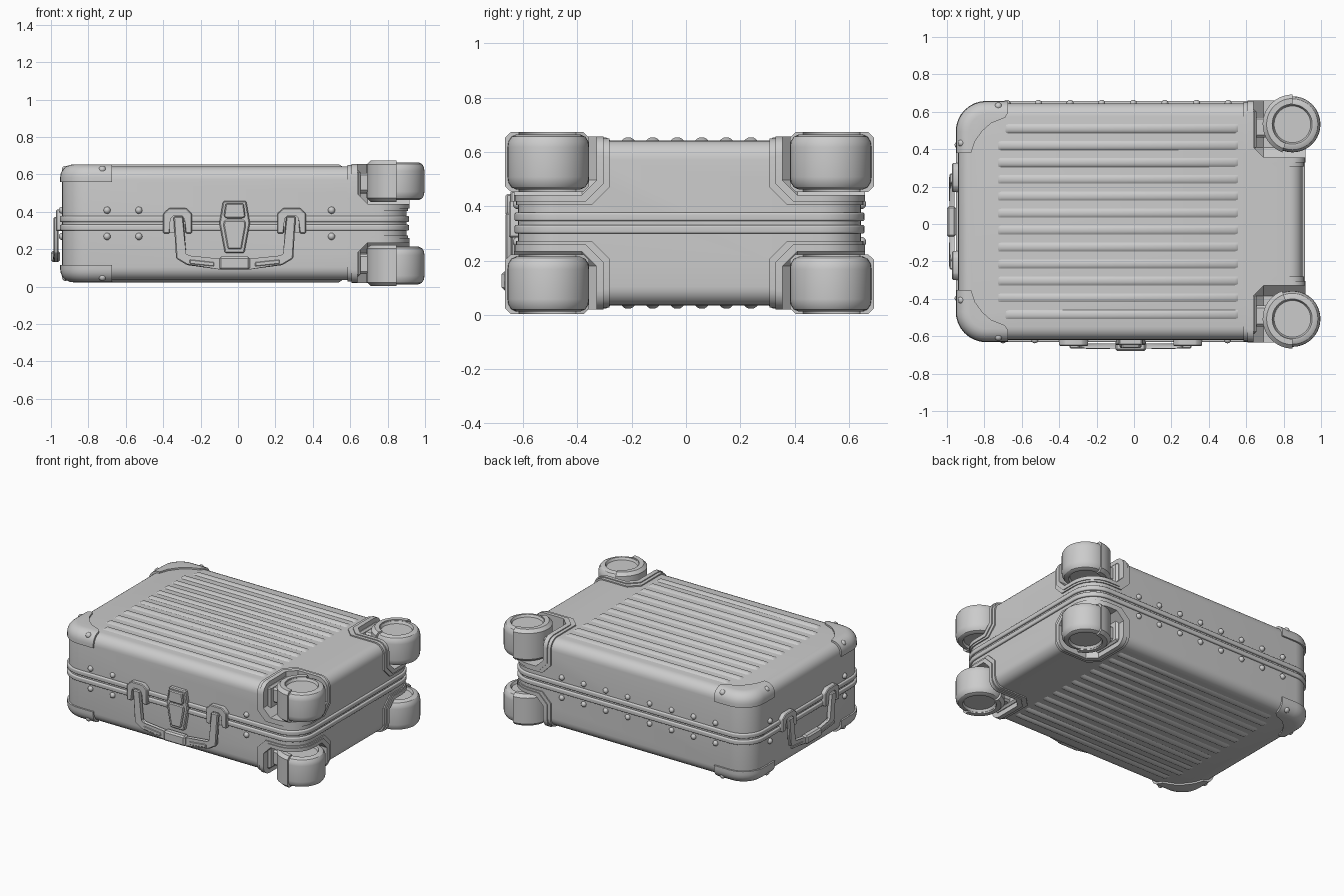
import bpy, bmesh, math
from mathutils import Vector

if "Cube" in bpy.data.objects:
    bpy.data.objects.remove(bpy.data.objects["Cube"])

CY, CZ = 0.013, 0.338            # symmetry planes of the case
X0, X1, HY, HZ = -0.94, 0.902, 0.632, 0.304


def make(name, bm):
    bmesh.ops.recalc_face_normals(bm, faces=bm.faces[:])
    me = bpy.data.meshes.new(name)
    bm.to_mesh(me)
    bm.free()
    ob = bpy.data.objects.new(name, me)
    bpy.context.collection.objects.link(ob)
    return ob


def shell(name, grow=0.0, z0=CZ - HZ, z1=CZ + HZ, r=0.07, R=0.15):
    """Rounded slab following the plan outline of the case."""
    bm = bmesh.new()
    steps = [(r * (1 - math.sin(t)), z0 - grow + r * (1 - math.cos(t)))
             for t in [i * math.pi / 12 for i in range(7)]]
    prof = steps + [(i, z0 + z1 - z) for i, z in reversed(steps)]
    rings = []
    for inset, z in prof:
        rad, ring = R + grow - inset, []
        for k, (cx, cy) in enumerate([(X1 - R, CY + HY - R), (X0 + R, CY + HY - R),
                                      (X0 + R, CY - HY + R), (X1 - R, CY - HY + R)]):
            for j in range(9):
                a = (k + j / 8) * math.pi / 2
                ring.append(bm.verts.new((cx + rad * math.cos(a), cy + rad * math.sin(a), z)))
        rings.append(ring)
    n = len(rings[0])
    for a, b in zip(rings, rings[1:]):
        for i in range(n):
            bm.faces.new((a[i], a[(i + 1) % n], b[(i + 1) % n], b[i]))
    bm.faces.new(rings[0])
    bm.faces.new(rings[-1])
    return make(name, bm)


def prism(name, pts, d0, d1, place, bevel=0.0):
    """Extrude a 2D outline between depths d0 and d1; place maps (u, v, d) to space."""
    bm = bmesh.new()
    a = [bm.verts.new(place(u, v, d0)) for u, v in pts]
    b = [bm.verts.new(place(u, v, d1)) for u, v in pts]
    n = len(pts)
    bm.faces.new(a)
    bm.faces.new(b)
    for i in range(n):
        bm.faces.new((a[i], a[(i + 1) % n], b[(i + 1) % n], b[i]))
    if bevel:
        bmesh.ops.bevel(bm, geom=bm.edges[:], offset=bevel, segments=1, affect='EDGES')
    return make(name, bm)


def rect(u0, u1, v0, v1):
    return [(u0, v0), (u1, v0), (u1, v1), (u0, v1)]


def corner_box(name, x0, x1, y0, y1, z0, z1, sy, sz, bevel):
    """Box in one quarter of the case, y and z measured from the symmetry planes."""
    return prism(name, rect(x0, x1, y0, y1), z0, z1,
                 lambda u, v, d: (u, CY + sy * v, CZ + sz * d), bevel)


def boolean(ob, cutter, op, keep=False):
    m = ob.modifiers.new("cut", 'BOOLEAN')
    m.operation, m.object, m.solver = op, cutter, 'EXACT'
    bpy.context.view_layer.objects.active = ob
    bpy.ops.object.modifier_apply(modifier=m.name)
    if not keep:
        bpy.data.objects.remove(cutter)


def lathe(name, prof, centre, a0=0, a1=360, seg=40, sy=1):
    """Spin a closed (radius, z) profile about a vertical axis."""
    bm, full = bmesh.new(), a1 - a0 == 360
    rings = []
    for i in range(seg + (not full)):
        a = math.radians(a0 + (a1 - a0) * i / seg)
        rings.append([bm.verts.new((centre[0] + r * math.cos(a), centre[1] + sy * r * math.sin(a),
                                    centre[2] + z)) for r, z in prof])
    n = len(prof)
    for i in range(seg):
        p, q = rings[i], rings[(i + 1) % len(rings)]
        for j in range(n if not full else n - 1):
            bm.faces.new((p[j], q[j], q[(j + 1) % n], p[(j + 1) % n]))
    if full:
        bmesh.ops.remove_doubles(bm, verts=bm.verts[:], dist=1e-5)
    else:
        bm.faces.new(rings[0])
        bm.faces.new(rings[-1])
    return make(name, bm)


def rivet(name, loc, r=0.019):
    bm = bmesh.new()
    bmesh.ops.create_uvsphere(bm, u_segments=14, v_segments=8, radius=r)
    bmesh.ops.translate(bm, verts=bm.verts[:], vec=Vector(loc))
    return make(name, bm)


# Case body and the twin frame rails around its middle
body = shell("case_body")
for s, n in ((1, "upper"), (-1, "lower")):
    zc = CZ + s * 0.023
    shell(n + "_frame_rail", 0.013, zc - 0.003, zc + 0.003, 0.008)

quarters = [(sy, sz) for sy in (1, -1) for sz in (1, -1)]
for sy, sz in quarters:
    tag = ("back_" if sy > 0 else "front_") + ("top" if sz > 0 else "bottom")

    # Wheel pocket in the body, with a stepped guard around it
    boolean(body, corner_box("pocket", 0.625, 1.3, 0.325, 1.0, 0.09, 0.8, sy, sz, 0.06), 'DIFFERENCE')
    for k, (edge, grow) in enumerate(((0.0, 0.008), (0.022, 0.014))):
        guard = shell("wheel_guard_%d_%s" % (k, tag), grow)
        boolean(guard, corner_box("trim", 0.585 + edge, 1.3, 0.295 + edge, 1.0, 0.066 + edge * 0.6, 0.8,
                                  sy, sz, 0.065), 'INTERSECT')
        boolean(guard, corner_box("pocket", 0.638, 1.4, 0.342, 1.1, 0.104, 0.9, sy, sz, 0.055), 'DIFFERENCE')

    # Wheel, fender and bracket
    c = (0.847, CY + sy * 0.52, CZ + sz * 0.225)
    lathe("wheel_" + tag, [(0, -0.085), (0.098, -0.085), (0.106, -0.101), (0.118, -0.101), (0.136, -0.093),
                           (0.147, -0.076), (0.15, -0.055), (0.15, 0.055), (0.147, 0.076), (0.136, 0.093),
                           (0.118, 0.101), (0.106, 0.101), (0.098, 0.085), (0, 0.085)], c)
    lathe("fender_" + tag, [(0.108, -0.11), (0.138, -0.11), (0.159, -0.09), (0.159, 0.09), (0.138, 0.11),
                            (0.108, 0.11)], c, 90, 250, 22, sy)
    corner_box("wheel_plate_" + tag, 0.62, 0.655, 0.385, 0.6, 0.13, 0.285, sy, sz, 0.012)
    corner_box("wheel_bracket_" + tag, 0.64, 0.75, 0.45, 0.56, 0.165, 0.27, sy, sz, 0.012)

    # Moulded corner protector at the handle end
    outline = [(-1.1, 0.362), (-0.87, 0.368), (-0.85, 0.43), (-0.81, 0.485), (-0.765, 0.525),
               (-0.69, 0.555), (-0.675, 0.58), (-0.67, 0.8), (-1.1, 0.8)]
    prot = shell("corner_protector_" + tag, 0.011)
    boolean(prot, prism("trim", outline, 0.222, 0.5,
                        lambda u, v, d: (u, CY + sy * v, CZ + sz * d)), 'INTERSECT')
    for x, y in ((-0.725, 0.617), (-0.922, 0.42)):
        rivet("protector_rivet_" + tag, (x, CY + sy * y, CZ + sz * 0.288), 0.02)

# Ribs pressed into both large faces
for sz in (1, -1):
    for i in range(12):
        y = (i - 5.5) * 0.0905
        w = 0.026
        x0 = -0.73 if abs(y) < 0.45 else -0.69
        bm = bmesh.new()
        rows = []
        for x, k in ((x0, 0), (x0 + 0.02, 1), (0.54, 1), (0.56, 0)):
            rows.append([bm.verts.new((x, CY + y + w * t, CZ + sz * (HZ - 0.002 + 0.013 * k * h)))
                         for t, h in ((-1, 0), (-0.7, 0.6), (-0.35, 1), (0.35, 1), (0.7, 0.6), (1, 0))])
        for p, q in zip(rows, rows[1:]):
            for j in range(5):
                bm.faces.new((p[j], p[j + 1], q[j + 1], q[j]))
        rib = make("rib", bm)
        if (rib.data.polygons[7].normal.z > 0) != (sz > 0):
            rib.data.flip_normals()

# Rivets along the frame
for s in (1, -1):
    z = CZ + s * 0.07
    for x in (-0.70, -0.53, 0.5):
        rivet("front_rivet", (x, CY - HY, z))
    for i in range(8):
        rivet("back_rivet", (-0.68 + 0.169 * i, CY + HY, z))
    for y in (-0.41, 0.41):
        rivet("end_rivet", (X0, CY + y, z))


def front(u, v, d):
    return (u - 0.018, CY - HY - d, v)


def end(u, v, d):
    return (X0 - d, CY + u, 0.36 + (v - 0.36) * 0.85)


def mirrored(half):
    return half + [(-u, v) for u, v in reversed(half)]


# Carry handles on the front side and on the end
for name, place, h in (("front", front, 0.305), ("end", end, 0.235)):
    for s in (-1, 1):
        def at(u, v, d, s=s):
            return place(s * h + u, v, d)
        arch = [(-0.077, 0.285), (-0.077, 0.39), (-0.045, 0.42), (0.045, 0.42), (0.077, 0.39), (0.077, 0.285),
                (0.042, 0.285), (0.042, 0.365), (0.024, 0.385), (-0.024, 0.385), (-0.042, 0.365), (-0.042, 0.285)]
        prism(name + "_handle_mount", arch, -0.01, 0.033, at, 0.005)
        prism(name + "_handle_base", rect(-0.05, 0.05, 0.29, 0.39), -0.01, 0.016, at)
        prism(name + "_handle_inlay", [(s * (0.27 - h - 0.03), 0.122), (s * (0.11 - h), 0.108),
              (s * (0.11 - h), 0.13), (s * (0.27 - h - 0.03), 0.144)], 0.04, 0.05, at, 0.003)
    strap = mirrored([(-h - 0.022, 0.375), (-h - 0.008, 0.15), (-h + 0.05, 0.115), (-0.07, 0.09)])
    inner = mirrored([(-h + 0.03, 0.375), (-h + 0.04, 0.172), (-h + 0.06, 0.16), (-0.07, 0.148)])
    prism(name + "_handle", strap + inner[:3:-1] + inner[3::-1], 0.02, 0.046, place, 0.006)
    prism(name + "_grip", rect(-0.082, 0.082, 0.09, 0.16), 0.012, 0.06, place, 0.01)

# Lock on the front
prism("lock_case", mirrored([(-0.062, 0.457), (-0.082, 0.34), (-0.052, 0.18)]), -0.01, 0.028, front, 0.006)
prism("lock_button", mirrored([(-0.048, 0.445), (-0.058, 0.375), (-0.045, 0.365)]), 0.02, 0.045, front, 0.006)
prism("lock_latch", mirrored([(-0.055, 0.355), (-0.06, 0.33), (-0.037, 0.2)]), 0.02, 0.04, front, 0.006)

# Smooth shading with crisp edges
bpy.ops.object.select_all(action='DESELECT')
for ob in bpy.context.scene.objects:
    ob.select_set(True)
bpy.context.view_layer.objects.active = body
bpy.ops.object.shade_smooth_by_angle(angle=math.radians(32))
